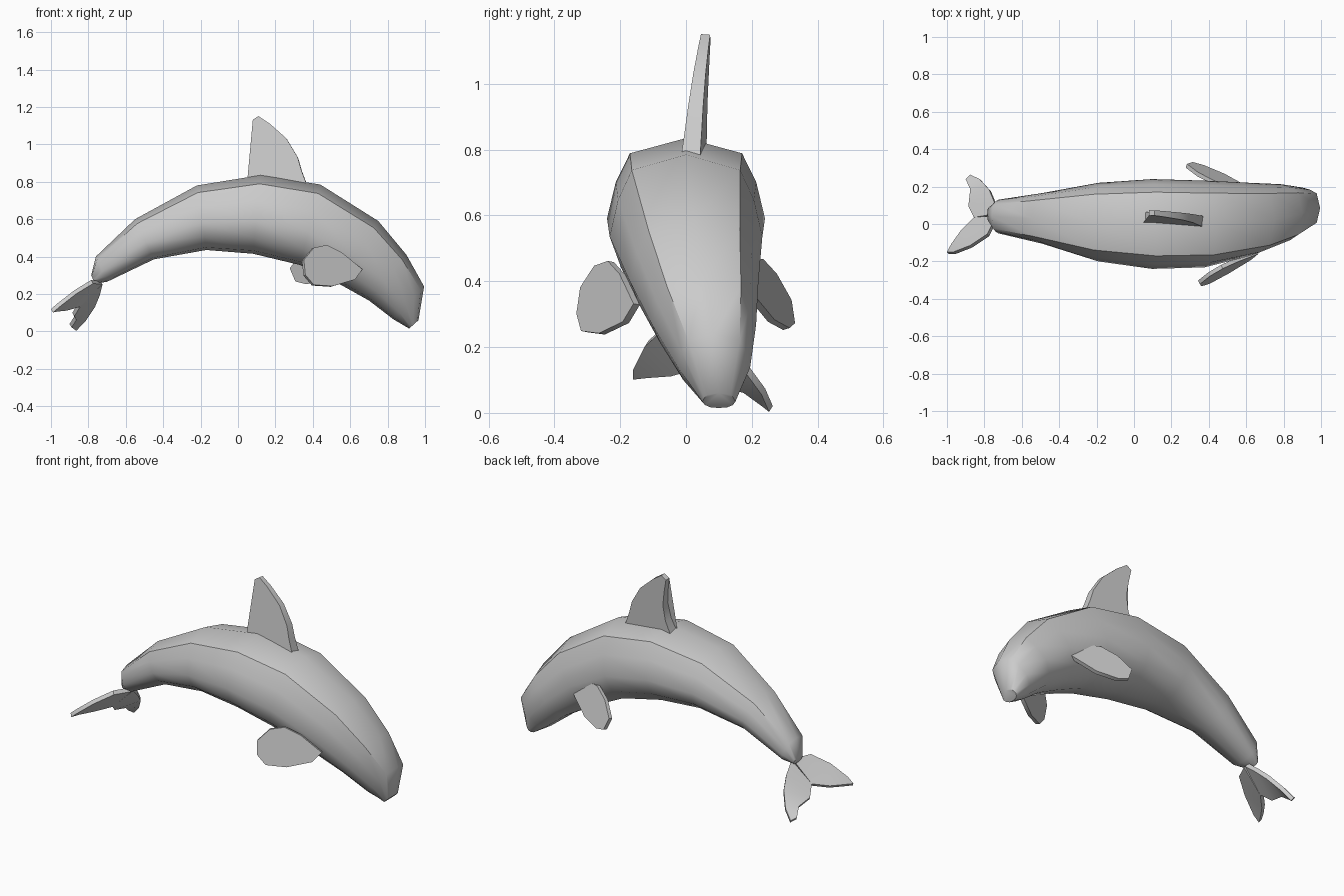
import bpy, bmesh
from mathutils import Vector

if "Cube" in bpy.data.objects:
    bpy.data.objects.remove(bpy.data.objects["Cube"])


def finish(name, bm, angle):
    bmesh.ops.recalc_face_normals(bm, faces=bm.faces)
    me = bpy.data.meshes.new(name)
    bm.to_mesh(me)
    bm.free()
    ob = bpy.data.objects.new(name, me)
    bpy.context.collection.objects.link(ob)
    bpy.ops.object.select_all(action='DESELECT')
    ob.select_set(True)
    bpy.context.view_layer.objects.active = ob
    bpy.ops.object.shade_smooth_by_angle(angle=angle)
    return ob


def plate(name, pts, normal, thick):
    """Thin fin: outline offset both ways along normal, thick(p) per point."""
    bm = bmesh.new()
    n = Vector(normal).normalized()
    pts = [Vector(p) for p in pts]
    a = [bm.verts.new(p + n * thick(p) / 2) for p in pts]
    b = [bm.verts.new(p - n * thick(p) / 2) for p in pts]
    caps = [bm.faces.new(a), bm.faces.new(b[::-1])]
    for i in range(len(pts)):
        j = (i + 1) % len(pts)
        bm.faces.new((a[i], b[i], b[j], a[j]))
    bmesh.ops.triangulate(bm, faces=caps)
    return finish(name, bm, 0.6)


# body: sections of (top x, top z, bottom x, bottom z, y centre, half width)
sections = [
    (-.785, .30, -.765, .255, .05, .04),
    (-.76, .40, -.70, .265, .04, .09),
    (-.55, .60, -.45, .385, .03, .135),
    (-.22, .78, -.17, .435, .01, .21),
    (.12, .835, .08, .415, 0, .24),
    (.44, .785, .33, .355, 0, .232),
    (.75, .59, .53, .26, .025, .195),
    (.90, .41, .70, .165, .055, .158),
    (.995, .24, .83, .065, .085, .11),
    (.965, .06, .915, .015, .10, .05),
]
half = [(0, 0), (.5, .04), (.85, .2), (1, .42), (.89, .68), (.71, .89), (0, 1)]
outline = half + [(-w, t) for w, t in half[-2:0:-1]]
bm = bmesh.new()
rings = []
for tx, tz, bx, bz, yc, hw in sections:
    rings.append([bm.verts.new((bx + (tx - bx) * t, yc + hw * w, bz + (tz - bz) * t))
                  for w, t in outline])
n = len(outline)
for r, s in zip(rings, rings[1:]):
    for i in range(n):
        j = (i + 1) % n
        bm.faces.new((r[i], r[j], s[j], s[i]))
bm.faces.new(rings[0])
bm.faces.new(rings[-1][::-1])
finish("body", bm, 0.75)

# dorsal fin: leaning slightly, thinner at the tip
dorsal = [(.05, .79), (.09, .88), (.105, .97), (.095, 1.05), (.08, 1.13), (.11, 1.15),
          (.17, 1.11), (.26, 1.03), (.32, .93), (.34, .86), (.37, .78)]
plate("dorsal_fin",
      [(x, .035 - .06 * (x - .05) + .08 * (z - .8), z) for x, z in dorsal],
      (.06, 1, -.08), lambda p: .056 - .08 * (p.z - .8))

# side flippers: outlines in x, z laid onto slanted planes
right = [(.66, .33), (.62, .275), (.50, .24), (.40, .247), (.355, .30), (.347, .38),
         (.40, .445), (.47, .46), (.55, .42)]
left = [(.60, .36), (.48, .28), (.37, .255), (.31, .27), (.28, .34), (.34, .42),
        (.42, .465), (.50, .46), (.56, .42)]


def flipper(name, pts, y0, x0, z0, b, c):
    plate(name, [(x, y0 + b * (x - x0) + c * (z - z0), z) for x, z in pts],
          (-b, 1, -c), lambda p: .022)


flipper("right_flipper", right, -.15, .66, .33, .55, .2)
flipper("left_flipper", left, .325, .30, .27, -.35, -.3)

# tail flukes
plate("right_fluke",
      [(-.73, .04, .26), (-.78, -.06, .265), (-.87, -.12, .21), (-.96, -.155, .14),
       (-.995, -.155, .11), (-.97, -.11, .115), (-.92, -.04, .12), (-.85, .03, .14)],
      (-.5, .5, .8), lambda p: .024)
plate("left_fluke",
      [(-.73, .05, .26), (-.745, .12, .20), (-.77, .18, .14), (-.82, .235, .065),
       (-.87, .258, .012), (-.895, .235, .03), (-.87, .18, .07), (-.88, .09, .09),
       (-.85, .03, .14)],
      (-.5, .5, .8), lambda p: .024)
